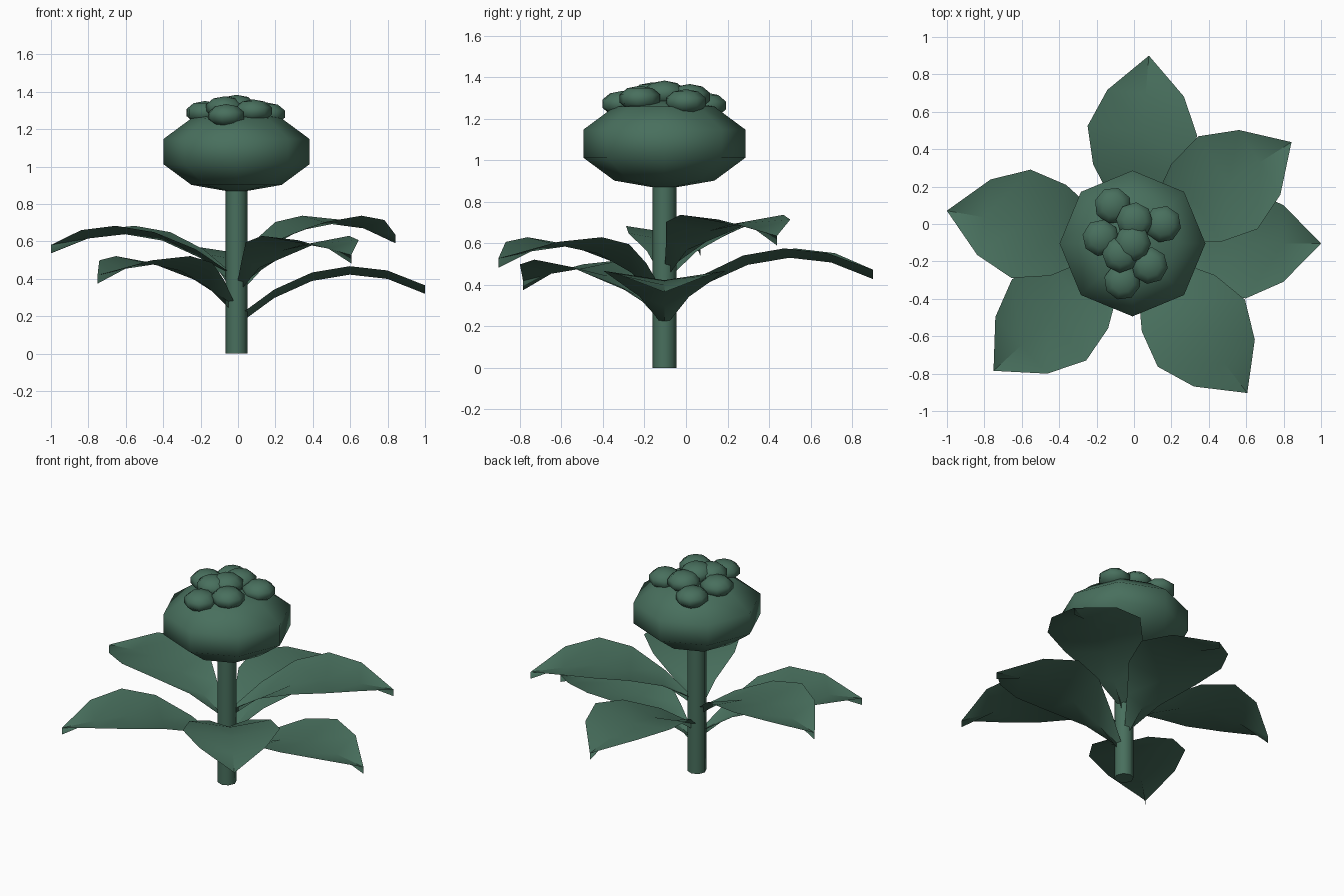
import bpy, bmesh, math
from mathutils import Matrix, Vector

if "Cube" in bpy.data.objects:
    bpy.data.objects.remove(bpy.data.objects["Cube"])

CENTER = Vector((-0.008, -0.104, 0))
TURN = math.radians(-137.5)  # golden angle shared by leaves and berries

green = bpy.data.materials.new("leaf green")
green.use_nodes = True
color = (0.065, 0.16, 0.11, 1)
green.diffuse_color = color
green.node_tree.nodes["Principled BSDF"].inputs["Base Color"].default_value = color


def finish(name, bm, smooth_angle=None):
    mesh = bpy.data.meshes.new(name)
    bm.to_mesh(mesh)
    bm.free()
    mesh.materials.append(green)
    obj = bpy.data.objects.new(name, mesh)
    bpy.context.collection.objects.link(obj)
    mesh.shade_smooth()
    if smooth_angle:
        mesh.set_sharp_from_angle(angle=math.radians(smooth_angle))
    return obj


def flat_ball(name, location, radius, half_height, turn=0):
    bm = bmesh.new()
    bmesh.ops.create_uvsphere(bm, u_segments=8, v_segments=5, radius=1)
    matrix = (Matrix.Translation(location) @ Matrix.Rotation(turn, 4, "Z")
              @ Matrix.Diagonal((radius, radius, half_height, 1)))
    bm.transform(matrix)
    return finish(name, bm)


def leaf(name, angle, lift):
    # Arched, troughed blade: both edges sit above the midrib
    bm = bmesh.new()
    place = Matrix.Translation(CENTER) @ Matrix.Rotation(angle, 4, "Z")
    rows = []
    for i in range(6):
        t = i / 5
        width = 0.295 * math.sin(math.pi * t ** 1.26)
        z = 0.15 + 0.88 * t - 0.71 * t * t + lift
        rows.append([bm.verts.new(place @ Vector((1.008 * t, s * width, z + 0.045 * abs(s))))
                     for s in (-1, 0, 1)])
    for a, b in zip(rows, rows[1:]):
        for j in range(2):
            bm.faces.new((a[j], b[j], b[j + 1], a[j + 1]))
    return finish(name, bm, 60)


# Stem
bm = bmesh.new()
bmesh.ops.create_cone(bm, cap_ends=True, segments=8, radius1=0.058, radius2=0.058, depth=0.92,
                      matrix=Matrix.Translation(CENTER + Vector((0, 0, 0.46))))
finish("stem", bm, 60)

# Leaves spiralling up the stem
for k in range(6):
    leaf(f"leaf_{k + 1}", k * TURN, 0.054 * k)

# Flower head
flat_ball("flower_head", CENTER + Vector((0, 0, 1.08)), 0.41, 0.22)

# Berries spiralling out over the head
for k in range(8):
    r, a = 0.086 * math.sqrt(k), k * TURN
    spot = CENTER + Vector((r * math.cos(a), r * math.sin(a), 1.322 - 0.0083 * k))
    flat_ball(f"berry_{k + 1}", spot, 0.104, 0.062, a)
